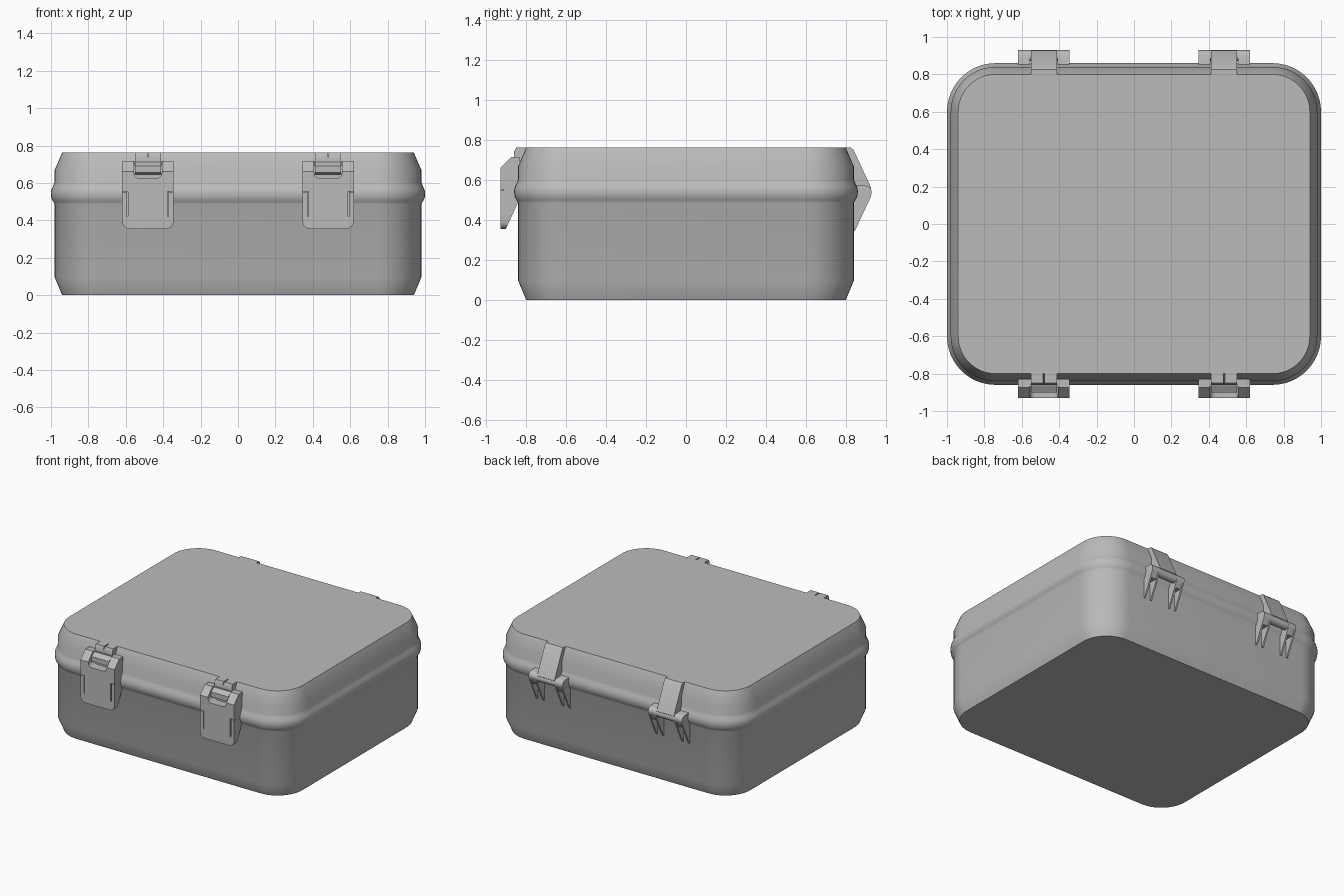
import bpy
import bmesh
from math import sin, cos, pi, radians
from mathutils import Vector

if "Cube" in bpy.data.objects:
    bpy.data.objects.remove(bpy.data.objects["Cube"])

grey = bpy.data.materials.new("case_grey")
grey.use_nodes = True
COLOUR = (0.5, 0.5, 0.5, 1)
grey.diffuse_color = COLOUR
grey.node_tree.nodes["Principled BSDF"].inputs["Base Color"].default_value = COLOUR


def finish(bm, name):
    bmesh.ops.recalc_face_normals(bm, faces=bm.faces)
    mesh = bpy.data.meshes.new(name)
    bm.to_mesh(mesh)
    bm.free()
    mesh.materials.append(grey)
    obj = bpy.data.objects.new(name, mesh)
    bpy.context.collection.objects.link(obj)
    return obj


def prism(name, points, axis, lo, hi):
    """Extrude a (y, z) outline along x, or an (x, z) outline along y."""
    bm = bmesh.new()
    place = (lambda p, t: (t, *p)) if axis == "x" else (lambda p, t: (p[0], t, p[1]))
    face = bm.faces.new([bm.verts.new(place(p, lo)) for p in points])
    grown = bmesh.ops.extrude_face_region(bm, geom=[face])["geom"]
    step = Vector(place((0, 0), hi - lo))
    bmesh.ops.translate(bm, vec=step, verts=[v for v in grown if isinstance(v, bmesh.types.BMVert)])
    return finish(bm, name)


def combine(target, cutter, operation):
    mod = target.modifiers.new(operation, "BOOLEAN")
    mod.object, mod.operation, mod.solver = cutter, operation, "EXACT"
    bpy.context.view_layer.objects.active = target
    bpy.ops.object.modifier_apply(modifier=mod.name)
    bpy.data.objects.remove(cutter)


def smooth(obj, angle):
    bpy.ops.object.select_all(action="DESELECT")
    obj.select_set(True)
    bpy.context.view_layer.objects.active = obj
    bpy.ops.object.shade_smooth_by_angle(angle=radians(angle))


def rect(x0, x1, z0, z1):
    return [(x0, z0), (x1, z0), (x1, z1), (x0, z1)]


def arc(cx, cz, r, start, end, steps):
    turns = [radians(start + (end - start) * i / steps) for i in range(steps + 1)]
    return [(cx + r * cos(a), cz + r * sin(a)) for a in turns]


# Case shell: rounded rectangles lofted up a (corner radius, height) profile
def shell(name, profile):
    bm = bmesh.new()
    rings = []
    for radius, z in profile:
        ring = []
        for i, (sx, sy) in enumerate([(1, 1), (-1, 1), (-1, -1), (1, -1)]):
            ring += arc(sx * 0.74, sy * 0.60, radius, i * 90, i * 90 + 90, 12)
        rings.append([bm.verts.new((x, y, z)) for x, y in ring])
    for a, b in zip(rings, rings[1:]):
        for i in range(len(a)):
            j = (i + 1) % len(a)
            bm.faces.new((a[i], a[j], b[j], b[i]))
    bm.faces.new(rings[0])
    bm.faces.new(rings[-1])
    obj = finish(bm, name)
    smooth(obj, 35)


shell("case_body", [(0.20, 0), (0.24, 0.095), (0.24, 0.485), (0.248, 0.50),
                    (0.257, 0.515), (0.26, 0.535), (0.26, 0.55), (0.257, 0.565),
                    (0.248, 0.585), (0.24, 0.605), (0.24, 0.67), (0.20, 0.763)])

# Front latch: side profile trimmed to a rounded front outline
W = 0.137
latch = prism("latch", [(-0.93, 0.35), (-0.93, 0.66), (-0.875, 0.717), (-0.83, 0.717),
                        (-0.83, 0.49), (-0.845, 0.48), (-0.905, 0.35)], "x", -W, W)
outline = (arc(-W + 0.04, 0.395, 0.04, 180, 270, 6) + arc(W - 0.04, 0.395, 0.04, 270, 360, 6)
           + [(W, 0.8), (-W, 0.8)])
combine(latch, prism("trim", outline, "y", -1, -0.7), "INTERSECT")

# Finger recess at the top and the seams of the pull flap
recess = (arc(-0.045, 0.655, 0.03, 180, 270, 5) + arc(0.045, 0.655, 0.03, 270, 360, 5)
          + [(0.075, 0.8), (-0.075, 0.8)])
combine(latch, prism("recess", recess, "y", -1, -0.865), "DIFFERENCE")
for s in (-1, 1):
    slit = rect(s * 0.108 - 0.003, s * 0.108 + 0.003, 0.42, 0.553)
    seam = sorted((s * 0.108, s * 0.15))
    combine(latch, prism("slit", slit, "y", -1, -0.90), "DIFFERENCE")
    combine(latch, prism("seam", rect(*seam, 0.549, 0.553), "y", -1, -0.915), "DIFFERENCE")

# Hook on the lid that the latch grips
hook = prism("latch_hook", [(-0.795, 0.763), (-0.85, 0.763), (-0.86, 0.745), (-0.86, 0.715),
                            (-0.90, 0.69), (-0.90, 0.655), (-0.88, 0.645), (-0.83, 0.645),
                            (-0.83, 0.68)], "x", -0.07, 0.07)
combine(hook, prism("notch", [(-0.009, 0.8), (0, 0.735), (0.009, 0.8)], "y", -1, -0.80), "DIFFERENCE")

# Rear hinge: lid arm with a centre groove
arm = prism("hinge_arm", [(0.795, 0.763), (0.826, 0.763), (0.84, 0.75), (0.928, 0.56),
                          (0.90, 0.53), (0.83, 0.55), (0.83, 0.68)], "x", -0.07, 0.07)
groove = prism("groove", [(-0.014, 0.8), (-0.014, 0.5), (0.014, 0.5), (0.014, 0.8)], "y", 0.8, 1)
groove.data.transform(((1, 0, 0, 0), (0, 1, 0.46, -0.29), (0, 0, 1, 0), (0, 0, 0, 1)))
combine(arm, groove, "DIFFERENCE")

# Hinge barrel, side knuckles and the fins that brace them to the body
pin = prism("hinge_barrel", arc(0.90, 0.54, 0.03, 0, 345, 23), "x", -W, W)
hinge = [arm, pin]
for s in (-1, 1):
    lo, hi = sorted((s * 0.073, s * W))
    hinge.append(prism("hinge_knuckle", [(0.83, 0.575)] + arc(0.897, 0.54, 0.033, 80, -30, 8)
                       + [(0.90, 0.48), (0.83, 0.48)], "x", lo, hi))
    for x in (0.079, 0.131):
        hinge.append(prism("hinge_fin", [(0.83, 0.57), (0.905, 0.57), (0.93, 0.54), (0.925, 0.515),
                                         (0.845, 0.345), (0.83, 0.345)],
                           "x", s * x - 0.006, s * x + 0.006))

# Place every fitting on both sides
for part in [latch, hook] + hinge:
    smooth(part, 30)
    base = part.name.split(".")[0]
    twin = part.copy()
    bpy.context.collection.objects.link(twin)
    part.location.x, twin.location.x = 0.482, -0.482
    part.name, twin.name = "left_" + base, "right_" + base
